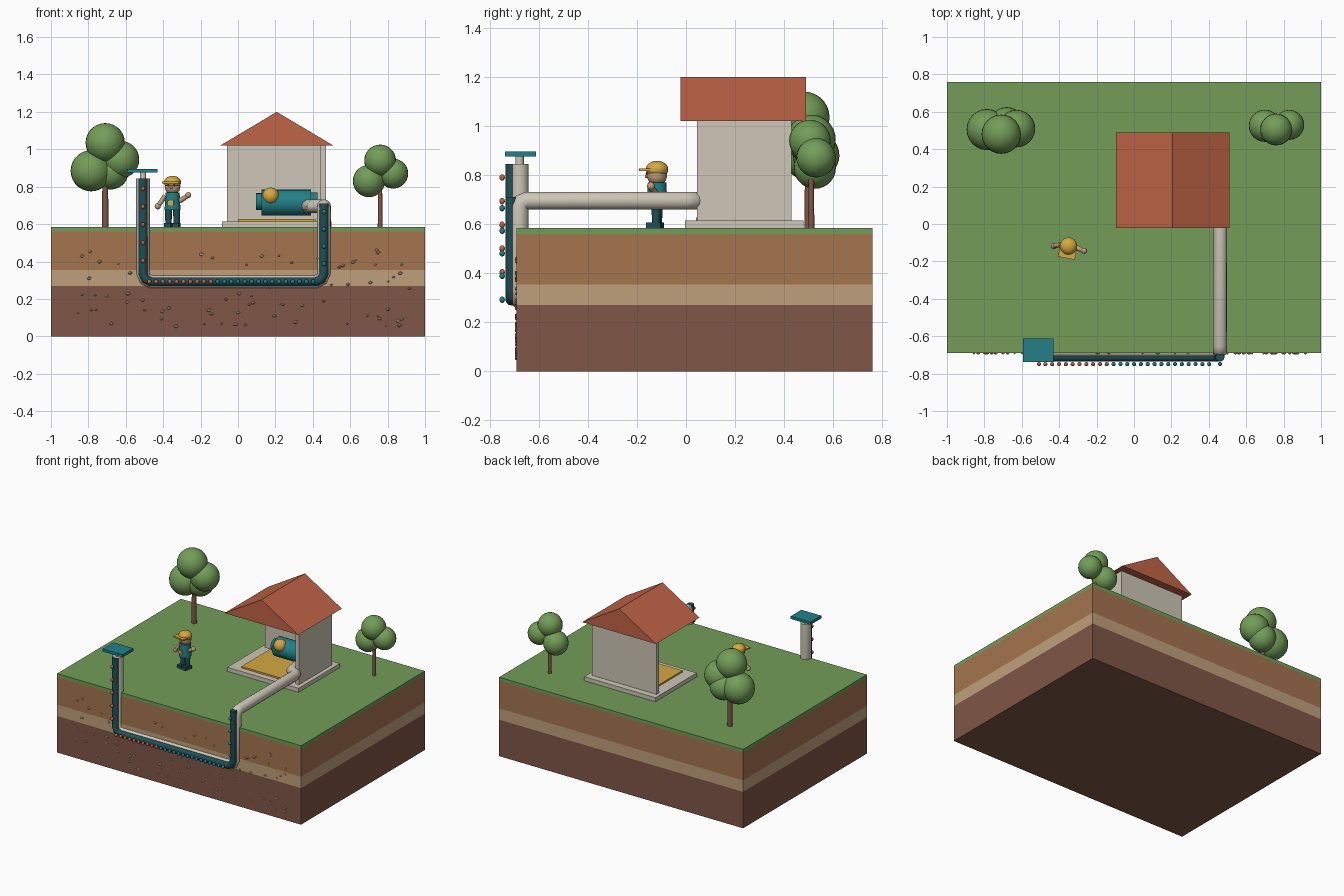
import bpy, bmesh, random
from math import radians, pi
from mathutils import Matrix, Vector

cube = bpy.data.objects.get("Cube")
if cube:
    bpy.data.objects.remove(cube, do_unlink=True)


def linear(c):
    c /= 255
    return c / 12.92 if c <= 0.04045 else ((c + 0.055) / 1.055) ** 2.4


def material(name, r, g, b):
    m = bpy.data.materials.new(name)
    m.use_nodes = True
    col = (linear(r), linear(g), linear(b), 1)
    m.diffuse_color = col
    m.node_tree.nodes["Principled BSDF"].inputs["Base Color"].default_value = col
    return m


GREEN = material("leaf green", 115, 157, 88)
BROWN = material("soil brown", 165, 116, 79)
TAN = material("sand tan", 192, 160, 124)
DARK = material("deep earth brown", 128, 87, 71)
CLAY = material("terracotta", 192, 100, 70)
CREAM = material("concrete cream", 205, 199, 183)
TEAL = material("teal", 34, 128, 135)
DEEP = material("deep teal", 34, 78, 84)
OCHRE = material("ochre", 214, 168, 66)
INK = material("dark ink", 45, 38, 36)


def finish(name, bm, mat, smooth):
    me = bpy.data.meshes.new(name)
    bmesh.ops.recalc_face_normals(bm, faces=bm.faces)
    for f in bm.faces:
        f.smooth = smooth
    bm.to_mesh(me)
    bm.free()
    if smooth:
        me.set_sharp_from_angle(angle=radians(40))
    me.materials.append(mat)
    ob = bpy.data.objects.new(name, me)
    bpy.context.collection.objects.link(ob)
    return ob


def box(name, mat, x, y, z, base=Matrix()):
    """Box from (min, max) ranges."""
    bm = bmesh.new()
    mid = Vector([(a + b) / 2 for a, b in (x, y, z)])
    size = [b - a for a, b in (x, y, z)]
    bmesh.ops.create_cube(bm, size=1, matrix=base @ Matrix.Translation(mid) @ Matrix.Diagonal((*size, 1)))
    return finish(name, bm, mat, False)


def ball(name, mat, at, radii, base=Matrix()):
    bm = bmesh.new()
    scale = Matrix.Diagonal((*radii, 1))
    bmesh.ops.create_uvsphere(bm, u_segments=24, v_segments=14, radius=1,
                              matrix=base @ Matrix.Translation(at) @ scale)
    return finish(name, bm, mat, True)


def rod(name, mat, a, b, r1, r2=None, base=Matrix()):
    """Cylinder or cone between two points."""
    a, b = Vector(a), Vector(b)
    turn = (b - a).to_track_quat('Z', 'Y').to_matrix().to_4x4()
    bm = bmesh.new()
    bmesh.ops.create_cone(bm, cap_ends=True, segments=20, radius1=r1, radius2=r2 or r1,
                          depth=(b - a).length, matrix=base @ Matrix.Translation((a + b) / 2) @ turn)
    return finish(name, bm, mat, True)


def pipe(name, mat, points, radius):
    """Round tube along a polyline."""
    cu = bpy.data.curves.new(name, 'CURVE')
    cu.dimensions = '3D'
    cu.bevel_depth, cu.bevel_resolution, cu.use_fill_caps = radius, 5, True
    sp = cu.splines.new('POLY')
    sp.points.add(len(points) - 1)
    for p, co in zip(sp.points, points):
        p.co = (*co, 1)
    tmp = bpy.data.objects.new(name + " path", cu)
    bpy.context.collection.objects.link(tmp)
    bpy.context.view_layer.update()
    me = bpy.data.meshes.new_from_object(tmp.evaluated_get(bpy.context.evaluated_depsgraph_get()))
    bpy.data.objects.remove(tmp, do_unlink=True)
    bm = bmesh.new()
    bm.from_mesh(me)
    bpy.data.meshes.remove(me)
    return finish(name, bm, mat, True)


# Ground block in layers
FRONT, GROUND = -0.69, 0.585
for name, mat, z in (("deep_earth", DARK, (0, 0.27)), ("sand_layer", TAN, (0.27, 0.355)),
                     ("topsoil", BROWN, (0.355, 0.56)), ("grass", GREEN, (0.56, GROUND))):
    box(name, mat, (-1, 1), (FRONT, 0.76), z)

# Pebbles set in the cut face
random.seed(4)
for i in range(75):
    s = random.uniform(0.006, 0.014)
    bm = bmesh.new()
    at = Matrix.Translation((random.uniform(-0.96, 0.94), FRONT, random.uniform(0.05, 0.48)))
    bmesh.ops.create_icosphere(bm, subdivisions=1, radius=1,
                               matrix=at @ Matrix.Diagonal((s, 0.008, s * 0.7, 1)))
    finish("pebble", bm, TAN, False)

# Pump house: slab, floor, two walls, gable roof
box("house_slab", CREAM, (-0.085, 0.5), (-0.005, 0.478), (GROUND, 0.615))
box("house_floor", OCHRE, (0, 0.415), (0.04, 0.4), (0.615, 0.627))
box("back_wall", CREAM, (-0.06, 0.47), (0.4, 0.43), (0.615, 1.02))
box("side_wall", CREAM, (0.44, 0.47), (0.045, 0.43), (0.615, 1.02))
bm = bmesh.new()
gable = bm.faces.new([bm.verts.new(p) for p in
                      ((-0.095, -0.022, 1.02), (0.51, -0.022, 1.02), (0.207, -0.022, 1.2))])
extruded = bmesh.ops.extrude_face_region(bm, geom=[gable], use_keep_orig=True)
bmesh.ops.translate(bm, vec=(0, 0.51, 0),
                    verts=[v for v in extruded["geom"] if isinstance(v, bmesh.types.BMVert)])
finish("roof", bm, CLAY, False)

# Pump
PY = 0.29
rod("pump_body", TEAL, (0.125, PY, 0.715), (0.39, PY, 0.715), 0.07)
rod("pump_back_plate", TEAL, (0.095, PY, 0.72), (0.125, PY, 0.72), 0.045)
rod("pump_collar", TEAL, (0.39, PY, 0.73), (0.425, PY, 0.73), 0.04)
ball("pump_dome", OCHRE, (0.175, PY - 0.045, 0.75), (0.045,) * 3)

# Loop pipe with an open channel along its front
LX, RX, LOW = -0.508, 0.46, 0.292


def loop(y, top):
    c = 0.045
    return [(LX, y, 0.845), (LX, y, LOW + c), (LX + 0.013, y, LOW + 0.013), (LX + c, y, LOW),
            (RX - c, y, LOW), (RX - 0.013, y, LOW + 0.013), (RX, y, LOW + c), (RX, y, top)]


pipe("loop_pipe", CREAM, loop(-0.678, 0.67)
     + [(RX, -0.67, 0.688), (RX, -0.65, 0.695), (RX, 0, 0.695), (0.45, 0.03, 0.695),
        (0.4, 0.06, 0.695), (0.38, 0.2, 0.695), (0.37, PY, 0.695)], 0.037)
pipe("open_channel", DEEP, loop(-0.711, 0.71), 0.024)
rod("vent_stem", CREAM, (LX, -0.678, 0.84), (LX, -0.678, 0.88), 0.017)
box("vent_cap", TEAL, (-0.593, -0.43), (-0.737, -0.612), (0.875, 0.895))

# Warm and cool flow beads
beads = [(LX, 0.79 - 0.0965 * i, CLAY) for i in range(5)]
beads += [(-0.474 + 0.0365 * i, 0.292, CLAY if i < 10 else TEAL) for i in range(25)]
beads += [(RX, 0.665 - 0.092 * i, TEAL) for i in range(4)]
for x, z, mat in beads:
    ball("warm_bead" if mat == CLAY else "cool_bead", mat, (x, -0.749, z), (0.011, 0.011, 0.013))

# Trees
trees = {
    "left": ((-0.71, 0.5), 0.018, 0.9, ((-0.71, 0.48, 1.035, 0.105), (-0.785, 0.505, 0.885, 0.11),
                                       (-0.628, 0.51, 0.945, 0.1), (-0.68, 0.53, 0.88, 0.095))),
    "right": ((0.76, 0.51), 0.013, 0.85, ((0.76, 0.505, 0.94, 0.085), (0.7, 0.525, 0.83, 0.086),
                                         (0.83, 0.53, 0.87, 0.08))),
}
for side, ((x, y), r, top, crowns) in trees.items():
    rod(side + "_trunk", DARK, (x, y, GROUND), (x, y, top), r, r * 0.8)
    for cx, cy, cz, cr in crowns:
        ball(side + "_foliage", GREEN, (cx, cy, cz), (cr,) * 3)

# Worker, turned slightly to its right
W = Matrix.Translation((-0.35, -0.118, GROUND)) @ Matrix.Rotation(radians(-10), 4, 'Z')
for s, side in ((-1, "right"), (1, "left")):
    x = s * 0.022
    rod(side + "_leg", DEEP, (x, 0, 0.015), (x, 0, 0.1), 0.017, 0.019, W)
    box(side + "_boot", DEEP, (x - 0.018, x + 0.018), (-0.038, 0.022), (0, 0.022), W)
    ball(side + "_eye", INK, (s * 0.016, -0.039, 0.222), (0.005,) * 3, W)
rod("torso", TEAL, (0, 0, 0.09), (0, 0, 0.185), 0.043, 0.038, W)
box("chest_badge", OCHRE, (-0.018, 0.014), (-0.046, -0.038), (0.115, 0.14), W)
rod("right_arm", TAN, (-0.04, 0, 0.165), (-0.075, -0.012, 0.115), 0.014, 0.012, W)
ball("right_hand", TAN, (-0.078, -0.014, 0.11), (0.016,) * 3, W)
rod("left_arm", TAN, (0.04, 0, 0.14), (0.083, -0.01, 0.165), 0.014, 0.012, W)
ball("left_hand", TAN, (0.087, -0.01, 0.17), (0.016,) * 3, W)
ball("head", TAN, (0, 0, 0.215), (0.042, 0.041, 0.044), W)
ball("nose", TAN, (0, -0.042, 0.21), (0.008,) * 3, W)
ball("hard_hat", OCHRE, (0, 0, 0.238), (0.046, 0.046, 0.035), W)
box("hat_brim", OCHRE, (-0.046, 0.046), (-0.066, 0), (0.232, 0.242), W)
